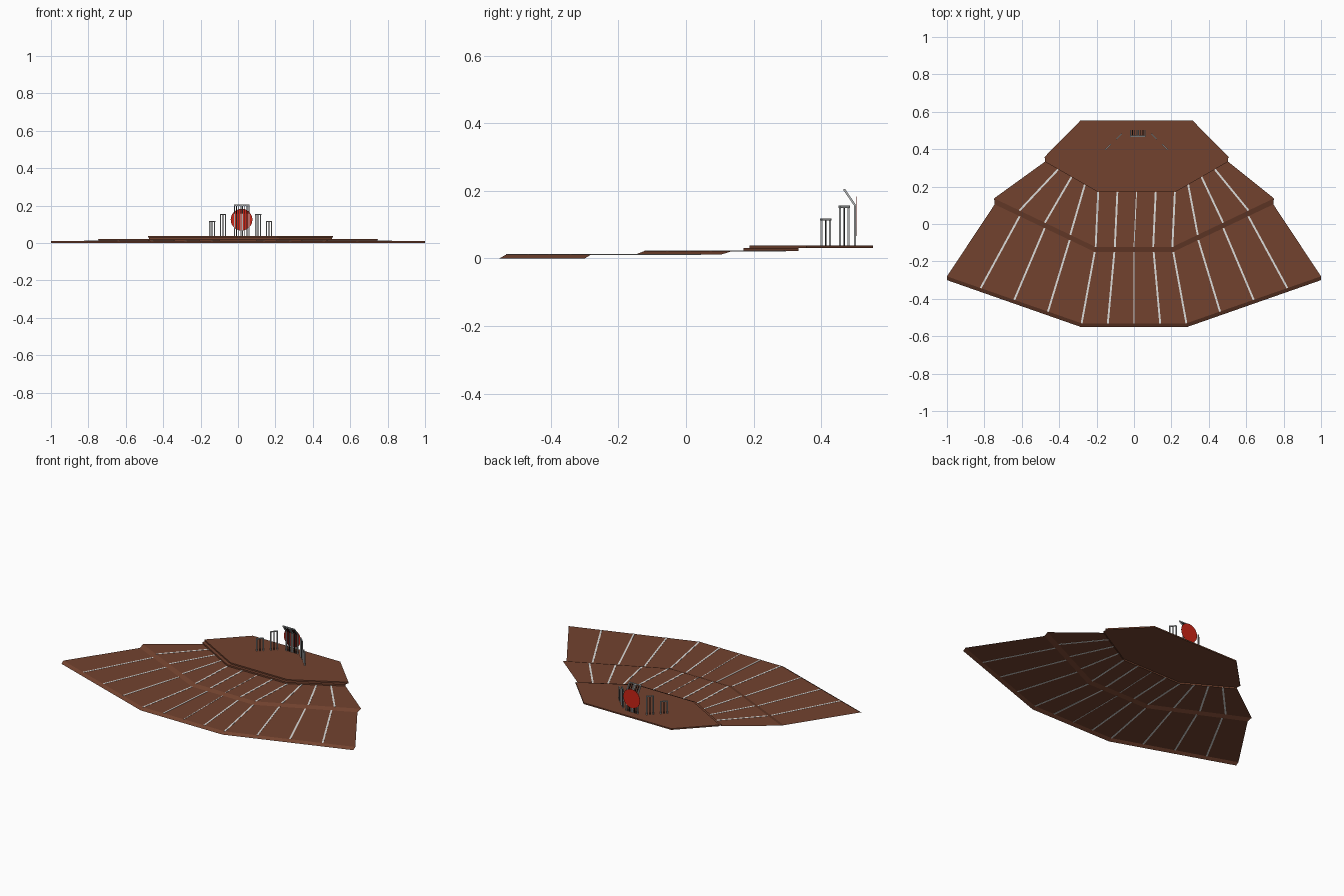
import bpy, bmesh, math
from mathutils import Vector

if "Cube" in bpy.data.objects:
    bpy.data.objects.remove(bpy.data.objects["Cube"])

CX = 0.0135          # centre line of the upper platform and the columns


def material(name, rgb):
    m = bpy.data.materials.new(name)
    m.diffuse_color = (*rgb, 1)
    m.use_nodes = True
    m.node_tree.nodes["Principled BSDF"].inputs["Base Color"].default_value = m.diffuse_color
    return m


BROWN = material("brick_brown", (0.17, 0.055, 0.028))
PALE = material("pale_line", (0.72, 0.72, 0.70))
GREY = material("column_grey", (0.45, 0.46, 0.46))
DARK = material("dark_bar", (0.02, 0.02, 0.02))
RED = material("disc_red", (0.60, 0.018, 0.008))


def finish(name, bm, mat):
    me = bpy.data.meshes.new(name)
    bm.to_mesh(me)
    bm.free()
    me.materials.append(mat)
    ob = bpy.data.objects.new(name, me)
    bpy.context.collection.objects.link(ob)
    return ob


def edge(side, front, z, cx=0.0):
    """Three-sided front edge, left to right, from its side and front corners."""
    return [Vector((cx + s * p[0], p[1], z))
            for s, p in ((-1, side), (-1, front), (1, front), (1, side))]


def loft(name, rows, mat):
    """Open strips between successive four-point edges."""
    bm = bmesh.new()
    vs = [[bm.verts.new(p) for p in r] for r in rows]
    for a, b in zip(vs, vs[1:]):
        for i in range(3):
            bm.faces.new((a[i], a[i + 1], b[i + 1], b[i]))
    return finish(name, bm, mat)


def beam(bm, p, q, w, h=None):
    """Bar from p to q with a w x h section."""
    p, q = Vector(p), Vector(q)
    d = (q - p).normalized()
    side = d.cross(Vector((0, 0, 1)))
    side = side.normalized() if side.length > 1e-4 else Vector((1, 0, 0))
    up = side.cross(d)
    h = h or w
    ring = [[bm.verts.new(c + side * (w / 2 * a) + up * (h / 2 * b))
             for a, b in ((-1, -1), (1, -1), (1, 1), (-1, 1))] for c in (p, q)]
    for i in range(4):
        j = (i + 1) % 4
        bm.faces.new((ring[0][i], ring[0][j], ring[1][j], ring[1][i]))
    bm.faces.new(ring[0][::-1])
    bm.faces.new(ring[1])
    bmesh.ops.recalc_face_normals(bm, faces=bm.faces)


# stepped terraces: sloped riser followed by a flat tread
t1_low = edge((1.0, -0.30), (0.28, -0.552), 0.0)
t1_top = edge((1.0, -0.28), (0.28, -0.531), 0.012)
t2_low = edge((0.745, 0.105), (0.21, -0.149), 0.012)
t2_top = edge((0.748, 0.137), (0.205, -0.123), 0.022)
t3_low = edge((0.49, 0.333), (0.205, 0.170), 0.022, CX)
t3_top = edge((0.49, 0.333), (0.205, 0.170), 0.031, CX)
t3_in = edge((0.49, 0.355), (0.19, 0.188), 0.031, CX)
loft("lower_terrace", [t1_low, t1_top, t2_low], BROWN)
loft("middle_terrace", [t2_low, t2_top, t3_low], BROWN)
loft("upper_step", [t3_low, t3_top, t3_in], BROWN)

# upper platform slab
bm = bmesh.new()
plan = [(-0.494, 0.356), (-0.195, 0.188), (0.195, 0.188),
        (0.494, 0.356), (0.30, 0.553), (-0.30, 0.553)]
f = bm.faces.new([bm.verts.new((CX + x, y, 0.031)) for x, y in plan])
ext = bmesh.ops.extrude_face_region(bm, geom=[f], use_keep_orig=True)
bmesh.ops.translate(bm, vec=(0, 0, 0.008),
                    verts=[v for v in ext["geom"] if isinstance(v, bmesh.types.BMVert)])
bmesh.ops.recalc_face_normals(bm, faces=bm.faces)
finish("upper_platform", bm, BROWN)


# pale joint lines, four bays to each front side
def along(row, k):
    i = min(k // 4, 2)
    return row[i].lerp(row[i + 1], k / 4 - i)


for name, outer, inner in (("lower_lines", t1_top, t2_low), ("middle_lines", t2_top, t3_low)):
    bm = bmesh.new()
    for k in range(1, 12):
        w = 0.005 if k == 6 else 0.010
        beam(bm, along(outer, k), along(inner, k), w, 0.002)
    finish(name, bm, PALE)


# columns: slim portal frames with dark bars inside
def column(name, c, d, width, path, bars):
    """path holds (forward offset, height) points; d is the width direction."""
    c, d = Vector(c), Vector(d).normalized()

    def pts(u):
        return [c + d * u + Vector((0, y, z)) for y, z in path]
    bm = bmesh.new()
    half = width / 2 - 0.003
    for u in (-half, half):
        p = pts(u)
        for a, b in zip(p, p[1:]):
            beam(bm, a, b, 0.006)
    beam(bm, pts(-half - 0.003)[-1], pts(half + 0.003)[-1], 0.006)
    finish(name, bm, GREY)
    bm = bmesh.new()
    for u in bars:
        p = pts(u * width)
        for a, b in zip(p, p[1:]):
            beam(bm, a, b, 0.004)
    finish(name + "_bars", bm, DARK)


for s, side in ((-1, "left"), (1, "right")):
    column(side + "_outer_column", (CX + s * 0.152, 0.413, 0), (1, -s, 0),
           0.042, [(0, 0.036), (0, 0.115)], [0])
    column(side + "_inner_column", (CX + s * 0.094, 0.468, 0), (1, -s, 0),
           0.042, [(0, 0.036), (0, 0.153)], [0])

# central column, bent forward at the top
bend = [(0, 0.036), (0, 0.157), (-0.031, 0.202)]
for s, side in ((-1, "left"), (1, "right")):
    column(side + "_central_column", (0.02 + s * 0.0215, 0.5, 0), (1, 0, 0),
           0.040, bend, [-0.15, 0.15])
bm = bmesh.new()
beam(bm, (-0.02, 0.469, 0.202), (0.06, 0.469, 0.202), 0.006)
finish("central_top_bar", bm, GREY)

# red disc behind the central column
bm = bmesh.new()
bmesh.ops.create_cone(bm, cap_ends=True, segments=32, radius1=0.058, radius2=0.058, depth=0.001)
ob = finish("red_disc", bm, RED)
ob.rotation_euler = (math.pi / 2, 0, 0)
ob.location = (0.019, 0.5045, 0.125)
